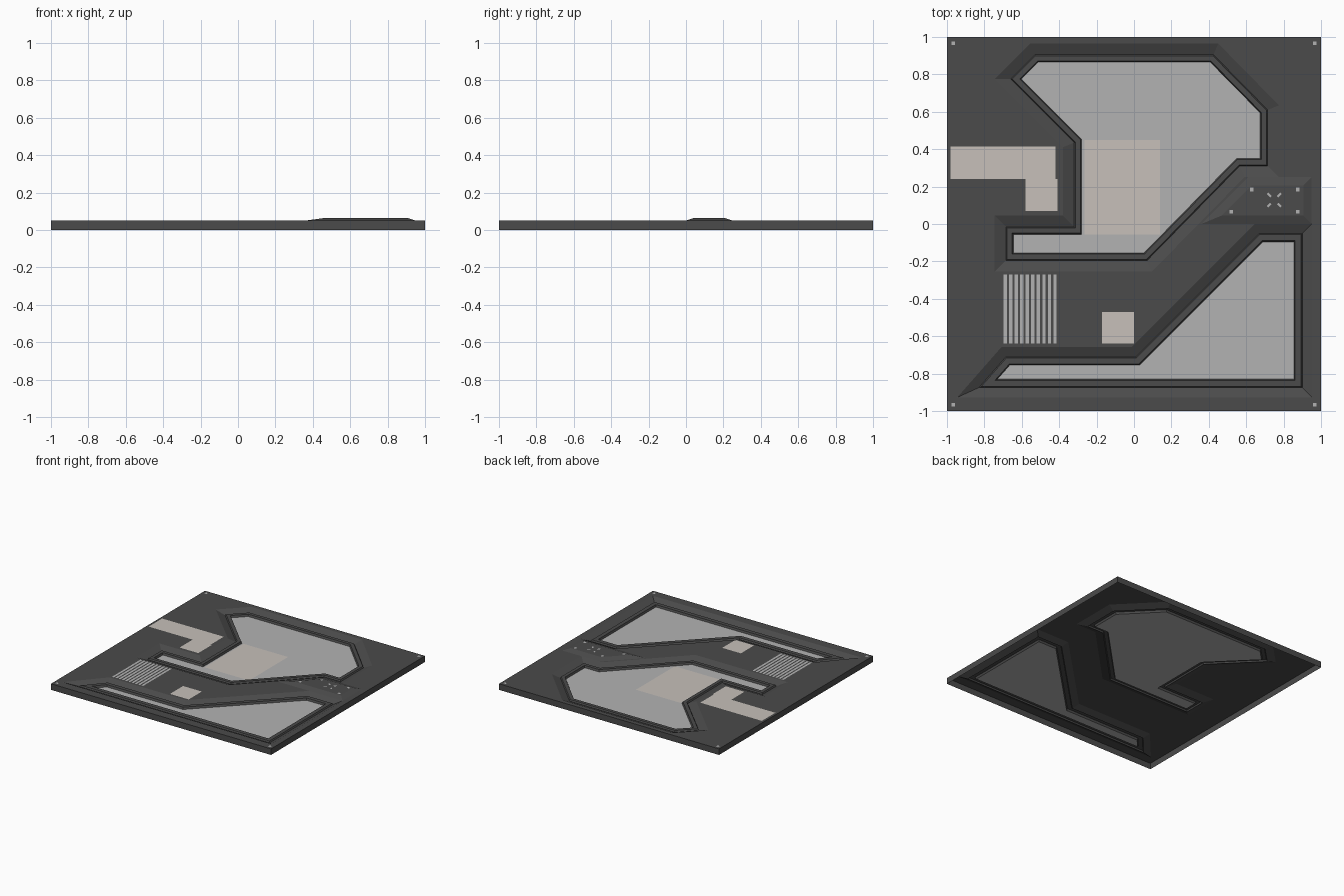
import bpy, bmesh
from mathutils import Vector
from mathutils.geometry import tessellate_polygon

if "Cube" in bpy.data.objects:
    bpy.data.objects.remove(bpy.data.objects["Cube"])


def material(name, rgb):
    m = bpy.data.materials.new(name)
    m.diffuse_color = (*rgb, 1)
    m.use_nodes = True
    m.node_tree.nodes["Principled BSDF"].inputs["Base Color"].default_value = m.diffuse_color
    return m


DARK = material("dark_metal", (0.07, 0.07, 0.07))
GREY = material("pale_grey", (0.45, 0.45, 0.45))
BEIGE = material("beige", (0.57, 0.53, 0.49))


def finish(name, bm, mat):
    bmesh.ops.remove_doubles(bm, verts=bm.verts, dist=1e-5)
    me = bpy.data.meshes.new(name)
    bm.to_mesh(me)
    bm.free()
    me.materials.append(mat)
    ob = bpy.data.objects.new(name, me)
    bpy.context.collection.objects.link(ob)
    return ob


def offset(pts, d):
    """Mitred offset of a counter-clockwise outline; positive d grows it."""
    out, n = [], len(pts)
    for i in range(n):
        a, b, c = (Vector(pts[(i + k) % n]) for k in (-1, 0, 1))
        e, f = (b - a).normalized(), (c - b).normalized()
        n1, n2 = Vector((e.y, -e.x)), Vector((f.y, -f.x))
        out.append(tuple(b + (n1 + n2) * d / (1 + n1.dot(n2))))
    return out


def fill(bm, loops, z):
    """Upward flat area; every loop after the first is a hole."""
    loops = [[Vector((x, y, 0)) for x, y in l] for l in loops]
    vs = [bm.verts.new((p.x, p.y, z)) for l in loops for p in l]
    for t in tessellate_polygon(loops):
        f = bm.faces.new([vs[i] for i in t])
        f.normal_update()
        if f.normal.z < 0:
            f.normal_flip()


def bridge(bm, outer, zo, inner, zi):
    """Strip of quads between two matching outlines."""
    n = len(outer)
    for i in range(n):
        j = (i + 1) % n
        bm.faces.new([bm.verts.new(p) for p in (
            (*outer[i], zo), (*outer[j], zo), (*inner[j], zi), (*inner[i], zi))])


def rect(x0, y0, x1, y1):
    return [(x0, y0), (x1, y0), (x1, y1), (x0, y1)]


def decals(name, shapes, z, mat):
    bm = bmesh.new()
    for s in shapes:
        fill(bm, [s], z)
    finish(name, bm, mat)


def studs(name, points, z, r=0.01):
    decals(name, [rect(x - r, y - r, x + r, y + r) for x, y in points], z, GREY)


TOP, LOW, RIM, PANEL, HUMP = 0.05, 0.025, 0.036, 0.02, 0.065

# Frame outlines, counter-clockwise
upper = [(-0.66, 0.775), (-0.32, 0.435), (-0.32, -0.015), (-0.685, -0.015),
         (-0.685, -0.195), (0.07, -0.195), (0.565, 0.31), (0.715, 0.31),
         (0.715, 0.61), (0.425, 0.905), (-0.53, 0.905)]
lower = [(-0.83, -0.875), (0.9, -0.875), (0.9, -0.05), (0.67, -0.05),
         (0.01, -0.71), (-0.685, -0.71)]
parts = (("upper", upper, 0.06, 0.04), ("lower", lower, 0.052, 0.045))

# Base shell: top skin, side skirt and slopes down to both frames; open beneath
edge = rect(-1, -1, 1, 1)
bm = bmesh.new()
fill(bm, [edge] + [offset(o, g) for _, o, g, _ in parts], TOP)
bridge(bm, edge, 0, edge, TOP)
for _, o, g, _ in parts:
    bridge(bm, offset(o, g), TOP, o, LOW)
finish("base_plate", bm, DARK)

# Raised rims and sunken panels
for name, o, g, w in parts:
    inner = offset(o, -w)
    lip_o, lip_i = offset(o, -0.006), offset(o, 0.006 - w)
    bm = bmesh.new()
    bridge(bm, o, LOW, lip_o, RIM)
    bridge(bm, lip_o, RIM, lip_i, RIM)
    bridge(bm, lip_i, RIM, inner, PANEL)
    finish(name + "_frame", bm, DARK)
    decals(name + "_panel", [inner], PANEL, GREY)

# Bevelled hump on the right
hump = [(0.36, 0.0), (0.95, 0.0), (0.95, 0.25), (0.61, 0.25)]
hump_top = offset(hump, -0.045)
bm = bmesh.new()
bridge(bm, hump, TOP, hump_top, HUMP)
fill(bm, [hump_top], HUMP)
finish("hump", bm, DARK)

# Beige patches and the striped vent
decals("beige_patches", [rect(-0.98, 0.24, -0.42, 0.415),
                         rect(-0.58, 0.07, -0.41, 0.24),
                         rect(-0.17, -0.64, 0, -0.47)], TOP + 0.001, BEIGE)
decals("panel_patch", [rect(-0.265, -0.055, 0.14, 0.45)], PANEL + 0.001, BEIGE)
decals("vent_stripes", [rect(-0.697 + i * 0.0295, -0.64, -0.68 + i * 0.0295, -0.27)
                        for i in range(10)], TOP + 0.001, GREY)

# Studs on the corners, panels and hump
studs("corner_studs", [(x, y) for x in (-0.967, 0.967) for y in (-0.967, 0.967)], TOP + 0.001)
studs("panel_studs", [(-0.51, 0.85), (0.4, 0.85), (0.655, 0.585), (0.655, 0.37),
                      (0.04, -0.135), (-0.63, -0.07), (-0.63, -0.135), (0.695, -0.115),
                      (0.83, -0.115), (0.83, -0.81), (-0.665, -0.81)], PANEL + 0.002)
studs("hump_studs", [(0.63, 0.185), (0.875, 0.185), (0.875, 0.065), (0.52, 0.065)], HUMP + 0.001)

# Four diagonal dashes in the middle of the hump
dashes = []
for sx in (-1, 1):
    for sy in (-1, 1):
        dashes.append([(0.75 + sx * a, 0.128 + sy * b) for a, b in
                       ((0.014, 0.022), (0.022, 0.014), (0.04, 0.032), (0.032, 0.04))])
decals("hump_dashes", dashes, HUMP + 0.001, GREY)
